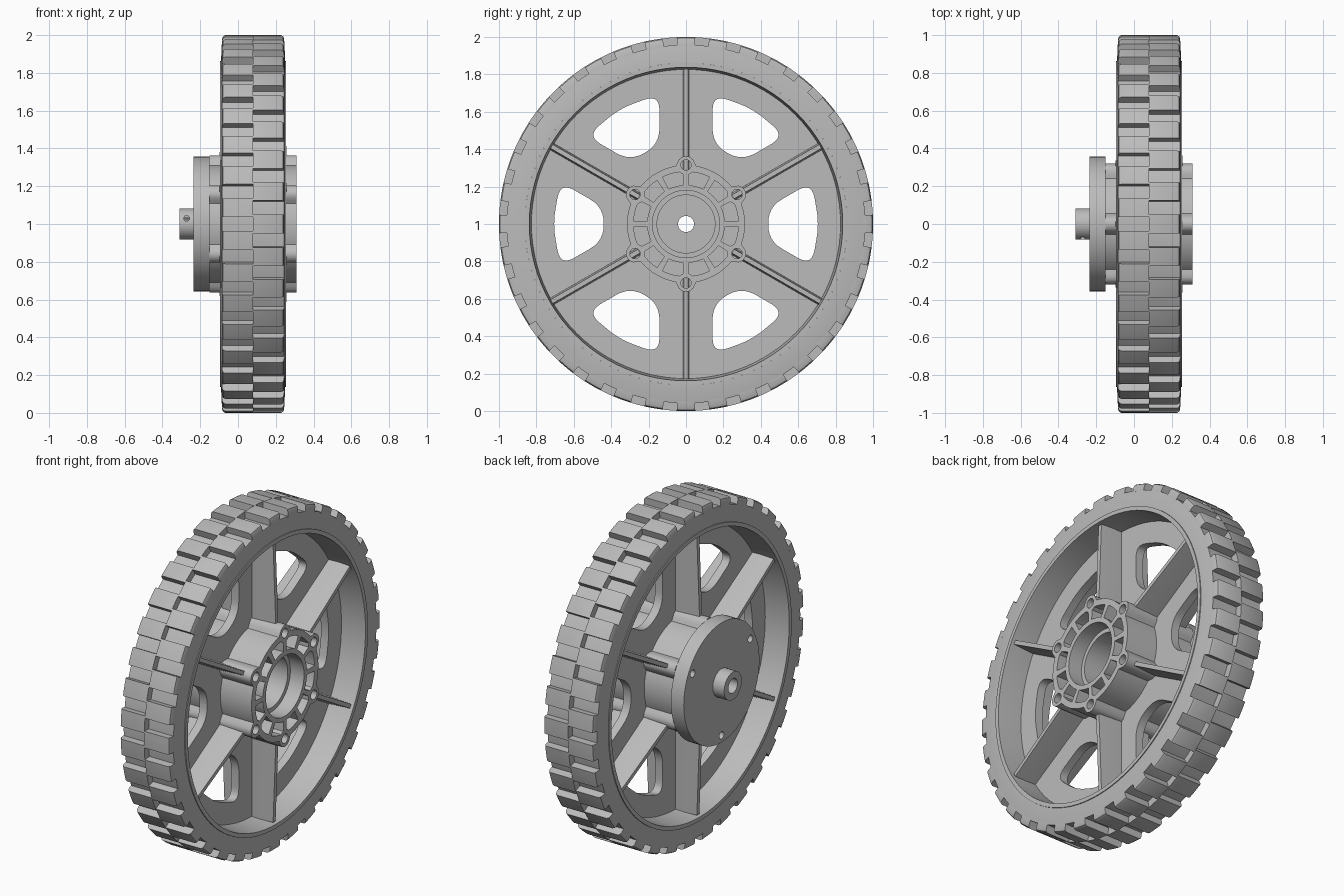
import bpy, bmesh
from math import sin, cos, pi, radians, sqrt
from mathutils import Matrix, Vector

cube = bpy.data.objects.get("Cube")
if cube:
    bpy.data.objects.remove(cube)

grey = bpy.data.materials.new("plain grey")
grey.use_nodes = True
tone = (0.5, 0.5, 0.5, 1)
grey.diffuse_color = tone
grey.node_tree.nodes["Principled BSDF"].inputs["Base Color"].default_value = tone

MID = 0.08      # middle plane of the wheel along x
BOSS_R = 0.315  # bolt circle


def point(r, angle, x):
    """Point on the wheel: axle along x, centre at z = 1."""
    return Vector((x, r * cos(angle), 1 + r * sin(angle)))


def loft(bm, rings, closed):
    rows = [[bm.verts.new(p) for p in ring] for ring in rings]
    n = len(rows[0])
    pairs = list(zip(rows, rows[1:]))
    if closed:
        pairs.append((rows[-1], rows[0]))
    else:
        bm.faces.new(rows[0])
        bm.faces.new(rows[-1])
    for a, b in pairs:
        for i in range(n):
            j = (i + 1) % n
            bm.faces.new((a[i], a[j], b[j], b[i]))


def finish(name, bm):
    bmesh.ops.remove_doubles(bm, verts=bm.verts, dist=1e-5)
    bmesh.ops.recalc_face_normals(bm, faces=bm.faces)
    mesh = bpy.data.meshes.new(name)
    bm.to_mesh(mesh)
    bm.free()
    mesh.materials.append(grey)
    ob = bpy.data.objects.new(name, mesh)
    bpy.context.collection.objects.link(ob)
    bpy.ops.object.select_all(action='DESELECT')
    ob.select_set(True)
    bpy.context.view_layer.objects.active = ob
    bpy.ops.object.shade_smooth_by_angle(angle=radians(30))
    return ob


def lathe(name, profile, steps=96):
    bm = bmesh.new()
    loft(bm, [[point(r, 2 * pi * k / steps, x) for r, x in profile]
              for k in range(steps)], True)
    return finish(name, bm)


def plate(name, outlines, x0, x1):
    """Filled outlines (inner ones become holes), extruded from x0 to x1."""
    curve = bpy.data.curves.new(name, 'CURVE')
    curve.dimensions, curve.fill_mode = '2D', 'BOTH'
    curve.extrude = (x1 - x0) / 2
    for pts in outlines:
        spline = curve.splines.new('POLY')
        spline.points.add(len(pts) - 1)
        for sp, (u, v) in zip(spline.points, pts):
            sp.co = (u, v, 0, 1)
        spline.use_cyclic_u = True
    temp = bpy.data.objects.new(name, curve)
    mesh = bpy.data.meshes.new_from_object(temp)
    bm = bmesh.new()
    bm.from_mesh(mesh)
    bpy.data.objects.remove(temp)
    bpy.data.meshes.remove(mesh)
    middle = (x0 + x1) / 2
    bm.transform(Matrix(((0, 0, 1, middle), (1, 0, 0, 0), (0, 1, 0, 1), (0, 0, 0, 1))))
    return finish(name, bm)


def circle(r, n=64, centre=(0, 0)):
    return [(centre[0] + r * cos(2 * pi * k / n), centre[1] + r * sin(2 * pi * k / n))
            for k in range(n)]


def polar(r, deg):
    return (r * cos(radians(deg)), r * sin(radians(deg)))


def rounded(corners, trim, n=6):
    out = []
    for i, c in enumerate(corners):
        c = Vector(c)
        a, b = Vector(corners[i - 1]), Vector(corners[(i + 1) % len(corners)])
        p = c + (a - c).normalized() * trim
        q = c + (b - c).normalized() * trim
        for k in range(n + 1):
            t = k / n
            out.append(p * (1 - t) ** 2 + c * 2 * t * (1 - t) + q * t * t)
    return out


def turned(pts, deg):
    return [Matrix.Rotation(radians(deg), 2) @ Vector(p) for p in pts]


def boss_hit(deg, radius, side):
    """Distance along a ray to the near (-1) or far (+1) side of a bolt boss."""
    off = radians((deg % 60) - 30)
    inside = radius ** 2 - (BOSS_R * sin(off)) ** 2
    return BOSS_R * cos(off) + side * sqrt(inside) if inside > 0 else None


# Tyre carcass
lathe("tyre", [(0.862, -0.09), (0.95, -0.086), (0.958, -0.084),
               (0.958, 0.244), (0.95, 0.246), (0.862, 0.25)], 144)

# Two staggered rows of tread blocks
for name, side, shift in (("tread_left", 1, 0), ("tread_right", -1, 5)):
    section = [(0.95, 0), (1, 0), (1, 0.148), (0.994, 0.159), (0.982, 0.164), (0.95, 0.166)]
    bm = bmesh.new()
    for k in range(36):
        start = 10 * k + shift - 2.85
        loft(bm, [[point(r, radians(start + 1.9 * s), MID + side * d) for r, d in section]
                  for s in range(4)], False)
    finish(name, bm)

# Rim with tapered inner walls
lathe("rim", [(0.862, -0.095), (0.862, 0.255), (0.838, 0.255), (0.826, 0.1),
              (0.826, 0.06), (0.838, -0.095)])

# Web with six rounded windows
window = rounded([(0.44, -0.09), (0.672, -0.224), (0.712, 0), (0.672, 0.224), (0.44, 0.09)], 0.085)
plate("web", [circle(0.83, 96), circle(0.28)] + [turned(window, 60 * k) for k in range(6)],
      MID - 0.025, MID + 0.025)

# Six tapered ribs, standing out on both faces of the web
bm = bmesh.new()
for k in range(6):
    angle = radians(30 + 60 * k)
    across = Vector((0, -sin(angle), cos(angle)))
    rings = []
    for r, h in ((0.29, 0.18), (0.83, 0.16)):
        section = [(-0.012, h), (0.012, h), (0.021, 0), (0.012, -h), (-0.012, -h), (-0.021, 0)]
        rings.append([point(r, angle, MID + d) + across * w for w, d in section])
    loft(bm, rings, False)
finish("ribs", bm)

# Hub: lobed outline, bolt holes and twelve lightening pockets
outline = [polar(max(0.315, boss_hit(a, 0.048, 1) or 0), a) for a in range(0, 360, 2)]
bolt_holes = [circle(0.028, 20, polar(BOSS_R, 30 + 60 * k)) for k in range(6)]
pockets = []
for mid in range(15, 360, 30):
    span = [mid - 11.5 + 23 * s / 12 for s in range(13)]
    outer = [polar(min(0.28, boss_hit(a, 0.052, -1) or 1), a) for a in span]
    pockets.append([polar(0.208, a) for a in span] + outer[::-1])
plate("hub_front", [outline, circle(0.19)] + bolt_holes + pockets, 0.1, 0.31)
plate("hub_back", [outline, circle(0.19)], -0.15, 0.1)

# Stepped bearing seat inside the hub
lathe("bearing_seat", [(0.195, -0.15), (0.195, 0.31), (0.18, 0.31), (0.18, 0.22),
                       (0.155, 0.22), (0.155, -0.15)], 64)

# Mounting flange with three screw holes
screw_holes = [circle(0.022, 20, polar(BOSS_R, 30 + 120 * k)) for k in range(3)]
plate("flange", [circle(0.357, 96), circle(0.043, 32)] + screw_holes, -0.235, -0.15)

# Hollow shaft collar with a set-screw hole
collar = lathe("shaft_collar", [(0.043, -0.31), (0.083, -0.31), (0.083, -0.23), (0.043, -0.23)], 48)
bpy.ops.mesh.primitive_cylinder_add(vertices=20, radius=0.015, depth=0.1,
                                    location=(-0.272, -0.08, 1.03), rotation=(pi / 2, 0, 0))
cutter = bpy.context.object
cutter.name, cutter.hide_render = "set_screw_cutter", True
cut = collar.modifiers.new("set_screw", 'BOOLEAN')
cut.operation, cut.object = 'DIFFERENCE', cutter
bpy.context.view_layer.objects.active = collar
bpy.ops.object.modifier_apply(modifier=cut.name)
bpy.data.objects.remove(cutter)
